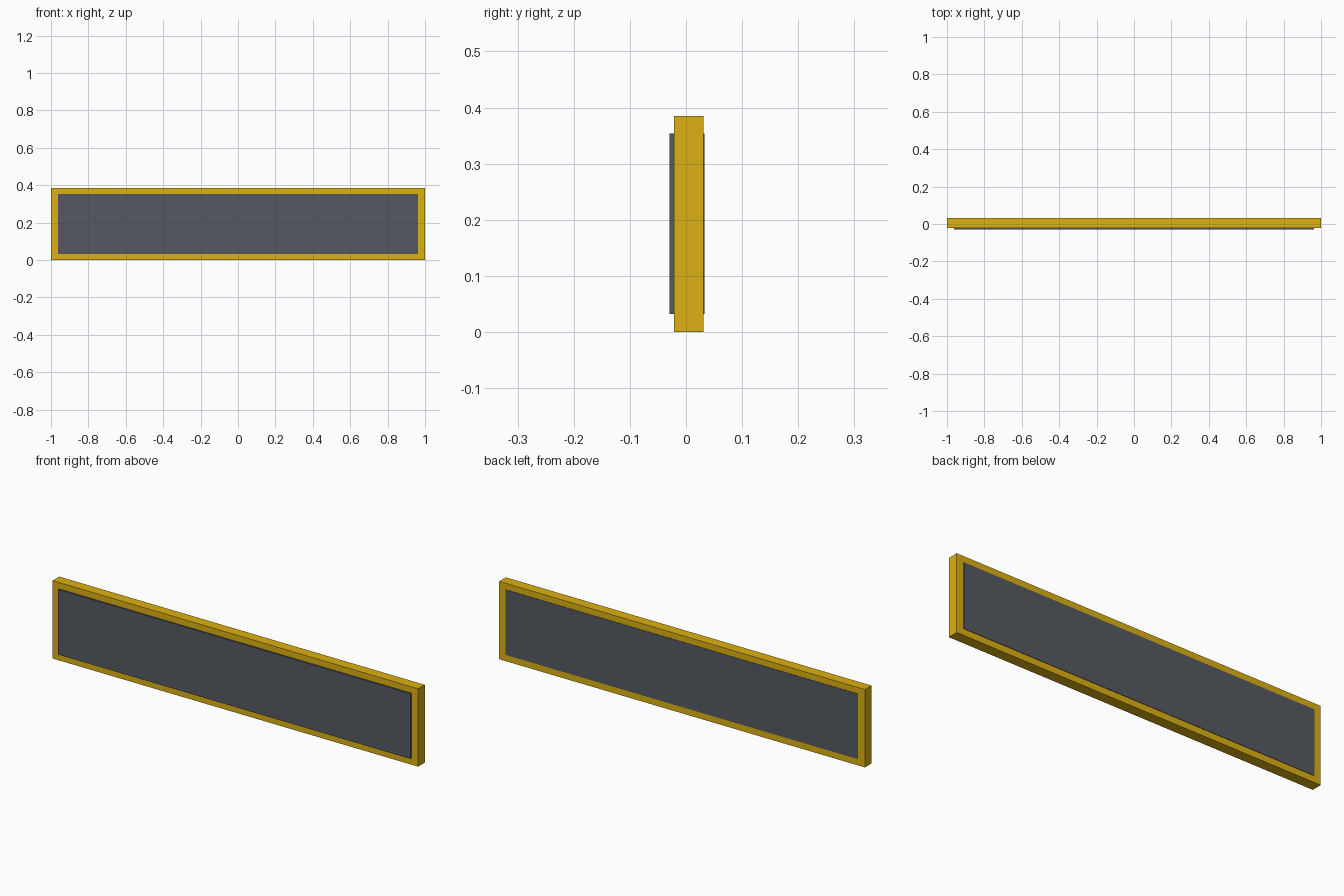
import bpy

if "Cube" in bpy.data.objects:
    bpy.data.objects.remove(bpy.data.objects["Cube"])


def material(name, rgb):
    mat = bpy.data.materials.new(name)
    mat.diffuse_color = (*rgb, 1)
    mat.use_nodes = True
    mat.node_tree.nodes["Principled BSDF"].inputs["Base Color"].default_value = mat.diffuse_color
    return mat


def box(name, x, y, z, mat):
    """Box between the (min, max) pairs on each axis."""
    bpy.ops.mesh.primitive_cube_add(
        size=1, location=[(a + b) / 2 for a, b in (x, y, z)])
    ob = bpy.context.object
    ob.name = name
    ob.scale = [b - a for a, b in (x, y, z)]
    bpy.ops.object.transform_apply(location=False, rotation=False, scale=True)
    ob.data.materials.append(mat)
    return ob


yellow = material("yellow_paint", (0.72, 0.44, 0.006))
slate = material("dark_slate", (0.09, 0.10, 0.12))

# Yellow body, visible as a border around the panels
box("sign_frame", (-1, 1), (-0.021, 0.031), (0, 0.385), yellow)

# Dark panels standing slightly proud of the front and back
for name, y in (("front_panel", (-0.029, -0.015)), ("back_panel", (0.025, 0.033))):
    box(name, (-0.963, 0.963), y, (0.032, 0.354), slate)
